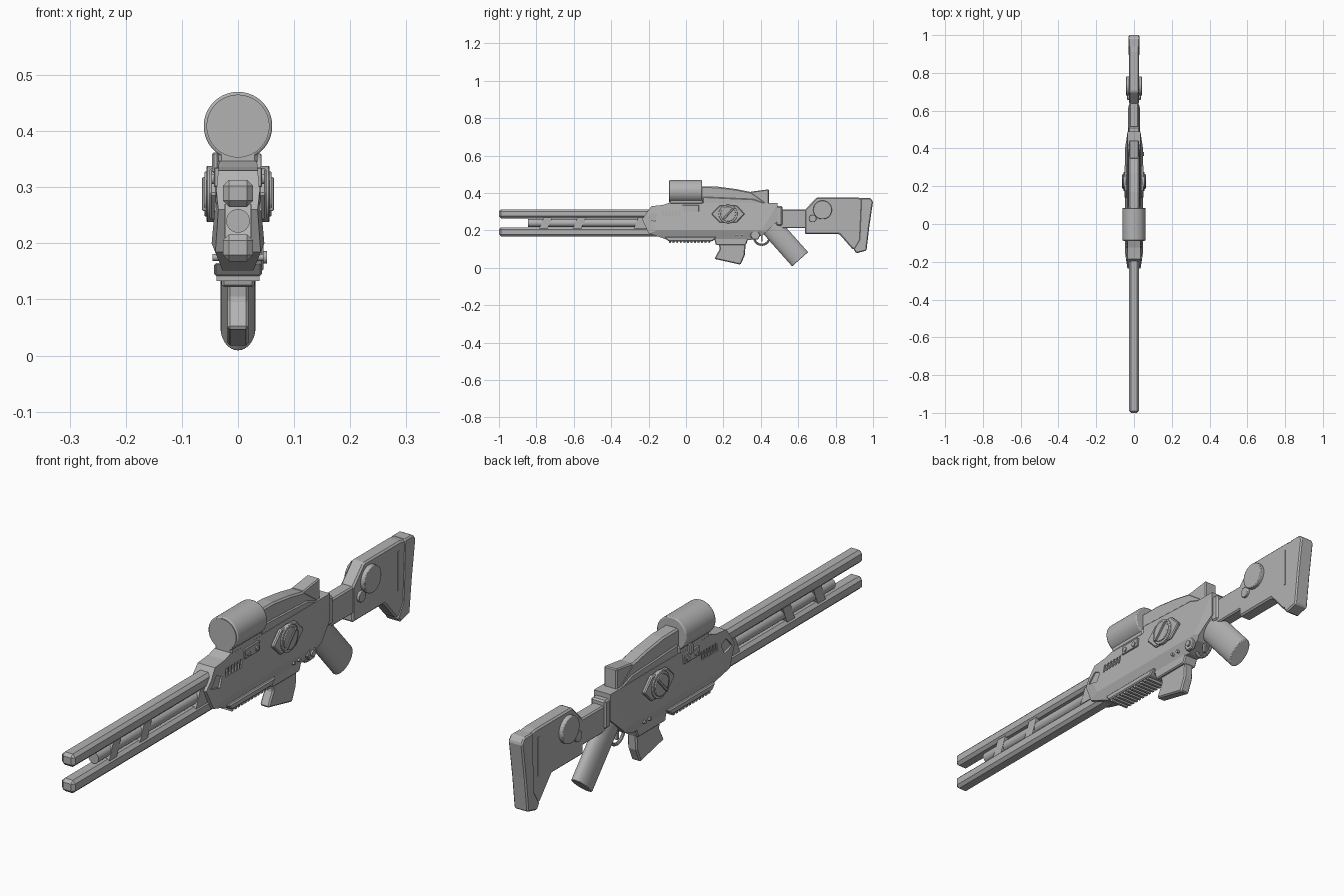
import bpy, bmesh, math
from mathutils import Vector, Matrix

default_cube = bpy.data.objects.get("Cube")
if default_cube:
    bpy.data.objects.remove(default_cube)

grey = (.45, .45, .45, 1)
material = bpy.data.materials.new("neutral grey")
material.use_nodes = True
material.diffuse_color = grey
material.node_tree.nodes["Principled BSDF"].inputs["Base Color"].default_value = grey
SIDES = {"left": 1, "right": -1}


def finish(name, bm, bevel, segments=1):
    """Turn a bmesh into a named object with crisp or rounded edges."""
    bmesh.ops.recalc_face_normals(bm, faces=bm.faces)
    mesh = bpy.data.meshes.new(name)
    bm.to_mesh(mesh)
    bm.free()
    mesh.materials.append(material)
    part = bpy.data.objects.new(name, mesh)
    bpy.context.collection.objects.link(part)
    if bevel:
        modifier = part.modifiers.new("Bevel", "BEVEL")
        modifier.width, modifier.segments = bevel, segments
        modifier.limit_method = "ANGLE"
    return part


def trim(bm, point, normal):
    """Slice a convex solid with a plane and its mirror image, capping the cuts."""
    for side in SIDES.values():
        flip = Vector((side, 1, 1))
        result = bmesh.ops.bisect_plane(
            bm, geom=bm.verts[:] + bm.edges[:] + bm.faces[:], clear_outer=True,
            plane_co=Vector(point) * flip, plane_no=Vector(normal) * flip)
        rim = [item for item in result["geom_cut"] if isinstance(item, bmesh.types.BMEdge)]
        if rim:
            bmesh.ops.contextual_create(bm, geom=rim)


def prism(name, outline, half=None, span=None, bevel=0, planes=()):
    """Side outline in (y, z), drawn across +-half or across an x span."""
    start, end = span or (-half, half)
    bm = bmesh.new()
    face = bm.faces.new([bm.verts.new((start, y, z)) for y, z in outline])
    grown = bmesh.ops.extrude_face_region(bm, geom=[face])["geom"]
    bmesh.ops.translate(bm, vec=(end - start, 0, 0),
                        verts=[item for item in grown if isinstance(item, bmesh.types.BMVert)])
    for point, normal in planes:
        trim(bm, point, normal)
    return finish(name, bm, bevel)


def slanted(y, z, length, height, lean=0):
    """Parallelogram whose top edge is moved along y by lean."""
    return [(y, z), (y + length, z), (y + length + lean, z + height), (y + lean, z + height)]


def polygon(y, z, radius, count):
    steps = [math.tau * i / count for i in range(count)]
    return [(y + radius * math.cos(a), z + radius * math.sin(a)) for a in steps]


def rod(name, start, end, radius, wide=1, sides=48, bevel=0):
    """Smooth cylinder between two points; wide stretches its section in the y-z plane."""
    start, end = Vector(start), Vector(end)
    axis = (end - start).normalized()
    across = Vector((0, 1, 0)) if abs(axis.x) > .9 else Vector((1, 0, 0))
    turn = Matrix((across, axis.cross(across) * wide, axis)).transposed().to_4x4()
    bm = bmesh.new()
    bmesh.ops.create_cone(bm, cap_ends=True, segments=sides, radius1=radius,
                          radius2=radius, depth=(end - start).length)
    bm.transform(Matrix.Translation((start + end) / 2) @ turn)
    part = finish(name, bm, bevel, segments=2)
    bpy.ops.object.select_all(action="DESELECT")
    part.select_set(True)
    bpy.context.view_layer.objects.active = part
    bpy.ops.object.shade_smooth_by_angle()
    return part


def disc(name, side, y, z, radius, inner, outer, bevel=0):
    return rod(name, (side * inner, y, z), (side * outer, y, z), radius, bevel=bevel)


def engrave(target, name, outline, side):
    cutter = prism(name, outline, span=(side * .034, side * .08))
    cutter.hide_render = cutter.hide_viewport = True
    modifier = target.modifiers.new(name, "BOOLEAN")
    modifier.operation, modifier.object, modifier.solver = "DIFFERENCE", cutter, "EXACT"


# Twin barrel rails, inner barrel, slanted struts and barrel root
barrel_z = .24
for label, bottom in {"upper": .265, "lower": .168}.items():
    prism(label + "_barrel_rail", slanted(-1, bottom, .9, .048), half=.027, bevel=.011)
rod("inner_barrel", (0, -.845, barrel_z), (0, -.15, barrel_z), .021)
for label, y in {"front": -.785, "rear": -.605}.items():
    prism(label + "_barrel_strut", slanted(y, .21, .045, .06, lean=.025), half=.022)
prism("barrel_root", slanted(-.28, .21, .15, .06, lean=.025), half=.024)

# Receiver: side outline trimmed to tapered flanks, shoulders, nose and tail
receiver_outline = [
    (-.235, .26), (-.185, .33), (-.125, .336), (-.09, .347), (.49, .347),
    (.49, .25), (.41, .175), (.35, .15), (-.1, .15), (-.2, .185)]
waist = (.047, 0, .2)
receiver = prism("receiver", receiver_outline, half=.06, planes=[
    (waist, (1, 0, .09)), (waist, (1, 0, -.4)), ((.034, 0, .347), (1, 0, .8)),
    ((.035, -.235, .26), (1, -.15, 0)), ((.034, .49, .3), (1, .15, 0))])

dial_y, dial_z = .225, .288
disc_y, disc_z = .73, .31
for label, side in SIDES.items():
    # Nose window and cooling slots
    engrave(receiver, label + "_nose_window",
            [(-.215, .262), (-.18, .3), (-.15, .285), (-.165, .25)], side)
    for i in range(6):
        engrave(receiver, f"{label}_cooling_slot_{i}",
                slanted(-.13 + i * .017, .275, .009, .03, lean=.005), side)

    # Scope mount tab with bolts, and rivets low on the receiver
    prism(label + "_mount_tab", slanted(-.02, .3, .09, .035),
          span=(side * .03, side * .043), bevel=.002)
    for i in range(2):
        disc(f"{label}_mount_bolt_{i}", side, i * .05, .315, .009, inner=.04, outer=.047)
        disc(f"{label}_rivet_{i}", side, .27 + i * .03, .175, .006, inner=.03, outer=.045)

    # Dial: hexagonal base, stepped discs and a diagonal grip bar
    hexagon = [(dial_y + (y - dial_y) * 1.7, z) for y, z in polygon(dial_y, dial_z, .053, 6)]
    prism(label + "_dial_base", hexagon, span=(side * .036, side * .051), bevel=.004)
    disc(label + "_dial_rim", side, dial_y, dial_z, .05, inner=.04, outer=.056, bevel=.002)
    disc(label + "_dial_face", side, dial_y, dial_z, .04, inner=.04, outer=.06, bevel=.002)
    prism(label + "_dial_bar", slanted(dial_y - .035, dial_z - .03, .014, .06, lean=.056),
          span=(side * .05, side * .064), bevel=.002)

    # Stock hinge discs and recoil strip
    disc(label + "_stock_disc", side, disc_y, disc_z, .05, inner=.02, outer=.042, bevel=.003)
    disc(label + "_stock_pin", side, disc_y - .053, disc_z - .046, .02,
         inner=.02, outer=.036, bevel=.002)
    prism(label + "_stock_strip", slanted(.895, .2, .01, .145), span=(side * .02, side * .0285))

# Release button on the left flank, lever on the right
prism("release_plate", polygon(.37, .175, .028, 6), span=(.03, .045), bevel=.003)
disc("release_button", 1, .37, .175, .011, inner=.03, outer=.052)
prism("mount_lever", slanted(.02, .325, .02, .037), span=(-.046, -.034), bevel=.003)

# Ribbed fore grip below the receiver
prism("fore_grip", [(-.115, .165), (-.095, .142), (.14, .142), (.165, .165)],
      half=.043, bevel=.004)
for i in range(12):
    prism(f"fore_grip_rib_{i}", slanted(-.09 + i * .019, .133, .01, .012), half=.038)

# Scope, its mount, and the fairing and sight behind it
scope_z, scope_front, scope_back = .409, -.088, .085
rod("scope_tube", (0, scope_front, scope_z), (0, scope_back, scope_z), .061, sides=64, bevel=.004)
rod("scope_lens", (0, scope_front - .003, scope_z), (0, 0, scope_z), .056, sides=64)
prism("scope_mount", slanted(scope_front, .34, .18, .032), half=.035, bevel=.006)
prism("top_fairing", [(.07, .34), (.07, .435), (.17, .434), (.27, .421), (.35, .405), (.44, .34)],
      half=.028, bevel=.006)
prism("fairing_base", [(.09, .34), (.09, .38), (.36, .368), (.44, .34)], half=.032, bevel=.004)
prism("rear_sight", [(.345, .34), (.345, .407), (.443, .42), (.443, .34)], half=.026, bevel=.004)

# Magazine with its collar
prism("magazine", [(.17, .16), (.18, .1), (.152, .048), (.292, .017), (.315, .07), (.32, .16)],
      half=.019, bevel=.005)
prism("magazine_collar", [(.15, .16), (.16, .122), (.32, .122), (.335, .16)],
      half=.029, bevel=.004)

# Trigger and its bow-shaped guard
bow = [(0, y, z) for y, z in polygon(.405, .165, .042, 16)]
for i in range(8, 16):
    rod(f"trigger_guard_{i}", bow[i], bow[(i + 1) % 16], .006, sides=8)
prism("trigger", slanted(.4, .14, .01, .05), half=.005)

# Oval pistol grip
rod("pistol_grip", (0, .445, .232), (0, .61, .046), .031, wide=1.84, bevel=.003)

# Neck, stock and curved butt pad
prism("stock_neck", slanted(.46, .212, .2, .1), half=.024, bevel=.005)
prism("neck_collar", slanted(.48, .225, .035, .105), half=.03, bevel=.006)
prism("stock", [(.635, .18), (.635, .31), (.7, .377), (.91, .377), (.96, .37),
                (.94, .1), (.89, .1), (.82, .18)], half=.026, bevel=.006)
prism("butt_pad", [(.935, .374), (.985, .374), (1, .355), (.98, .22), (.965, .092),
                   (.91, .078), (.895, .1), (.925, .15)], half=.029, bevel=.005)
